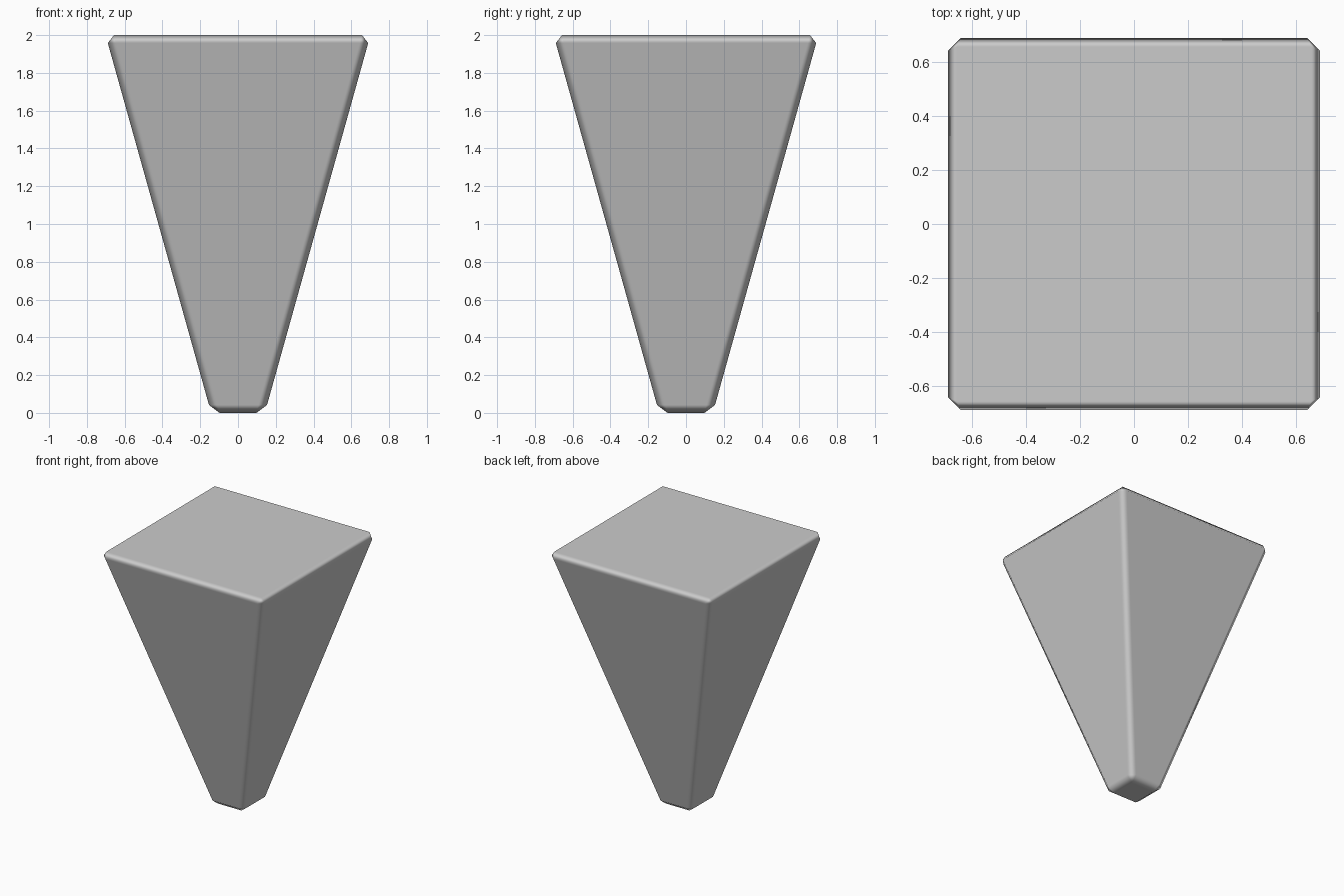
import bpy
import bmesh
from math import pi, sqrt
from mathutils import Matrix

cube = bpy.data.objects.get("Cube")
if cube:
    bpy.data.objects.remove(cube, do_unlink=True)

HEIGHT, TOP_HALF, BASE_HALF, BEVEL = 2.0, 0.701, 0.142, 0.044

# Plain grey material
grey = bpy.data.materials.new("light_grey")
grey.use_nodes = True
colour = (0.6, 0.6, 0.6, 1)
grey.diffuse_color = colour
grey.node_tree.nodes["Principled BSDF"].inputs["Base Color"].default_value = colour

# Square tapered body, wide at the top, with every edge chamfered
bm = bmesh.new()
bmesh.ops.create_cone(
    bm, cap_ends=True, segments=4, depth=HEIGHT,
    radius1=BASE_HALF * sqrt(2), radius2=TOP_HALF * sqrt(2),
    matrix=Matrix.Translation((0, 0, HEIGHT / 2)) @ Matrix.Rotation(pi / 4, 4, "Z"))
# Align the square's sides with the axes
for v in bm.verts:
    half = TOP_HALF if v.co.z > HEIGHT / 2 else BASE_HALF
    v.co.x = half if v.co.x > 0 else -half
    v.co.y = half if v.co.y > 0 else -half
bmesh.ops.bevel(bm, geom=bm.edges[:], offset=BEVEL, offset_type="OFFSET",
                segments=1, profile=0.5, affect="EDGES")
bmesh.ops.recalc_face_normals(bm, faces=bm.faces[:])
for face in bm.faces:
    face.smooth = True

mesh = bpy.data.meshes.new("tapered_leg")
bm.to_mesh(mesh)
bm.free()
mesh.materials.append(grey)
leg = bpy.data.objects.new("tapered_leg", mesh)
bpy.context.collection.objects.link(leg)

# Keep the broad faces flat while the chamfers shade as soft edges
weighted = leg.modifiers.new("weighted_normals", "WEIGHTED_NORMAL")
weighted.mode = "FACE_AREA"
weighted.weight = 100
